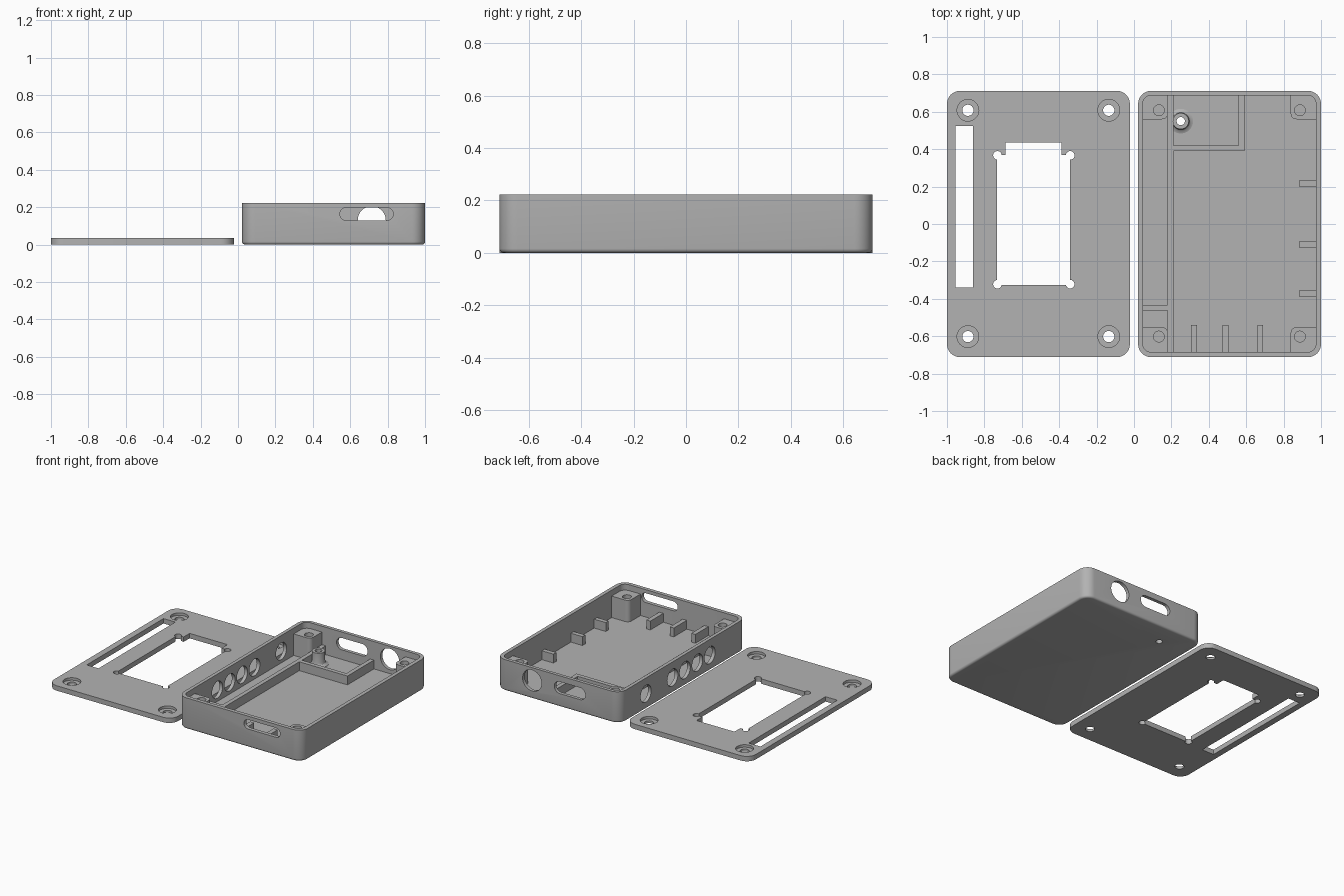
import bpy, bmesh, math

if "Cube" in bpy.data.objects:
    bpy.data.objects.remove(bpy.data.objects["Cube"])

grey = bpy.data.materials.new("grey plastic")
grey.diffuse_color = (0.448, 0.448, 0.448, 1)
grey.use_nodes = True
grey.node_tree.nodes["Principled BSDF"].inputs["Base Color"].default_value = grey.diffuse_color


def rrect(u0, u1, v0, v1, radii=0.0, n=8):
    """Rectangle outline, corner radii in order (lower left, lower right, upper right, upper left)."""
    if not isinstance(radii, (list, tuple)):
        radii = [radii] * 4
    corners = [(u0, v0, 1, 1), (u1, v0, -1, 1), (u1, v1, -1, -1), (u0, v1, 1, -1)]
    pts = []
    for i, (u, v, su, sv) in enumerate(corners):
        r = radii[i]
        for k in range(n + 1 if r else 1):
            a = math.pi + i * math.pi / 2 + (k / n) * math.pi / 2
            p = (u + su * r + r * math.cos(a), v + sv * r + r * math.sin(a))
            if not pts or math.dist(p, pts[-1]) > 1e-5:
                pts.append(p)
    if math.dist(pts[0], pts[-1]) < 1e-5:
        pts.pop()
    return pts


def circle(u, v, r):
    return rrect(u - r, u + r, v - r, v + r, r)


def prism(name, pts, w0, w1, axis="z", bottom_bevel=0.0):
    """Extrude an outline along an axis."""
    place = {"z": lambda u, v, w: (u, v, w),
             "y": lambda u, v, w: (u, w, v),
             "x": lambda u, v, w: (w, u, v)}[axis]
    bm = bmesh.new()
    lo = [bm.verts.new(place(u, v, w0)) for u, v in pts]
    hi = [bm.verts.new(place(u, v, w1)) for u, v in pts]
    base = bm.faces.new(lo)
    bm.faces.new(hi)
    for i in range(len(pts)):
        j = (i + 1) % len(pts)
        bm.faces.new((lo[i], lo[j], hi[j], hi[i]))
    bmesh.ops.recalc_face_normals(bm, faces=bm.faces)
    if bottom_bevel:
        bmesh.ops.bevel(bm, geom=list(base.edges), offset=bottom_bevel,
                        segments=4, profile=0.5, affect="EDGES")
    return finish(name, bm)


def finish(name, bm):
    me = bpy.data.meshes.new(name)
    bm.to_mesh(me)
    bm.free()
    me.materials.append(grey)
    ob = bpy.data.objects.new(name, me)
    bpy.context.collection.objects.link(ob)
    return ob


def activate(ob):
    bpy.ops.object.select_all(action="DESELECT")
    ob.select_set(True)
    bpy.context.view_layer.objects.active = ob


def cut(ob, pts, w0, w1, axis="z"):
    """Subtract an extruded outline from an object."""
    cutter = prism("cutter", pts, w0, w1, axis)
    cutter.hide_render = True
    mod = ob.modifiers.new("cut", "BOOLEAN")
    mod.operation, mod.solver, mod.object = "DIFFERENCE", "EXACT", cutter
    activate(ob)
    bpy.ops.object.modifier_apply(modifier=mod.name)
    bpy.data.objects.remove(cutter, do_unlink=True)


# Lid plate with screw holes, display window and slot
T = 0.035
lid = prism("lid", rrect(-1, -0.022, -0.712, 0.712, 0.07), 0, T)
for x in (-0.888, -0.135):
    for y in (-0.602, 0.608):
        cut(lid, circle(x, y, 0.03), -0.1, 0.1)
        cut(lid, circle(x, y, 0.058), 0.017, 0.1)
cut(lid, rrect(-0.955, -0.862, -0.34, 0.525), -0.1, 0.1)
cut(lid, rrect(-0.733, -0.342, -0.325, 0.37), -0.1, 0.1)
cut(lid, rrect(-0.687, -0.388, 0.3, 0.436), -0.1, 0.1)
for x in (-0.73, -0.341):
    for y in (-0.322, 0.367):
        cut(lid, circle(x, y, 0.023), -0.1, 0.1)

# Open case shell
H, FLOOR = 0.222, 0.027
X0, X1, Y0, Y1 = 0.047, 0.973, -0.685, 0.688
case = prism("case", rrect(0.022, 1, -0.712, 0.712, 0.07), 0, H, bottom_bevel=0.016)
cut(case, rrect(X0, X1, Y0, Y1, 0.045), FLOOR, 0.4)

# Ports: front slot, back slot and round socket, row of side holes
cut(case, rrect(0.545, 0.83, 0.13, 0.197, 0.0333), -0.8, -0.66, "y")
cut(case, rrect(0.295, 0.54, 0.095, 0.18, 0.0423), 0.66, 0.8, "y")
cut(case, circle(0.715, 0.13, 0.075), 0.66, 0.8, "y")
for y in (-0.30, -0.16, -0.02, 0.12, 0.42):
    cut(case, circle(y, 0.11, 0.06), -0.01, 0.08, "x")
cut(case, circle(0.25, 0.55, 0.022), -0.1, 0.1)

# Corner screw bosses, only the corner facing the middle is rounded
IN, OUT = 0.03, 0.04
parts = [lid, case]
for x, xa, xb, left in ((0.133, X0 - 0.008, 0.18, 1), (0.887, 0.838, X1 + 0.008, 0)):
    for y, ya, yb, low in ((-0.602, Y0 - 0.008, -0.552, 1), (0.608, 0.56, Y1 + 0.008, 0)):
        radii = [OUT] * 4
        radii[(2 if low else 1) if left else (3 if low else 0)] = IN
        for i in range(4):
            touches_both = i == ((0 if low else 3) if left else (1 if low else 2))
            if radii[i] == OUT and not touches_both:
                radii[i] = 0
        boss = prism("screw_boss", rrect(xa, xb, ya, yb, radii), 0.02, 0.18)
        cut(boss, circle(x, y, 0.029), 0.06, 0.3)
        parts.append(boss)

# Low partition walls
RIB = 0.09
walls = [(0.18, 0.21, Y0 - 0.005, Y1 + 0.005), (X0 - 0.005, 0.18, -0.463, -0.432),
         (0.21, 0.59, 0.39, 0.42), (0.56, 0.59, 0.42, Y1 + 0.005)]
for w in walls:
    parts.append(prism("partition_wall", rrect(*w), 0.02, RIB))

# Board locating ribs on the front and right walls
for x in (0.32, 0.49, 0.675):
    parts.append(prism("front_rib", rrect(x - 0.016, x + 0.016, Y0 - 0.005, -0.54), 0.02, RIB))
for y in (0.217, -0.11, -0.372):
    parts.append(prism("side_rib", rrect(0.882, X1 + 0.005, y - 0.016, y + 0.016), 0.02, RIB))

# Hollow standoff with a flared foot, turned around its axis
profile = [(0.022, 0.02), (0.066, 0.02), (0.066, 0.028), (0.054, 0.032),
           (0.046, 0.040), (0.043, 0.052), (0.043, 0.12), (0.022, 0.12)]
bm = bmesh.new()
N = 32
rings = [[bm.verts.new((0.25 + r * math.cos(2 * math.pi * k / N),
                        0.55 + r * math.sin(2 * math.pi * k / N), z)) for r, z in profile]
         for k in range(N)]
for k in range(N):
    a, b = rings[k], rings[(k + 1) % N]
    for i in range(len(profile)):
        j = (i + 1) % len(profile)
        bm.faces.new((a[i], b[i], b[j], a[j]))
bmesh.ops.recalc_face_normals(bm, faces=bm.faces)
parts.append(finish("standoff", bm))

# Smooth rounded surfaces, keep hard edges
for ob in parts:
    activate(ob)
    bpy.ops.object.shade_smooth_by_angle(angle=math.radians(30))
